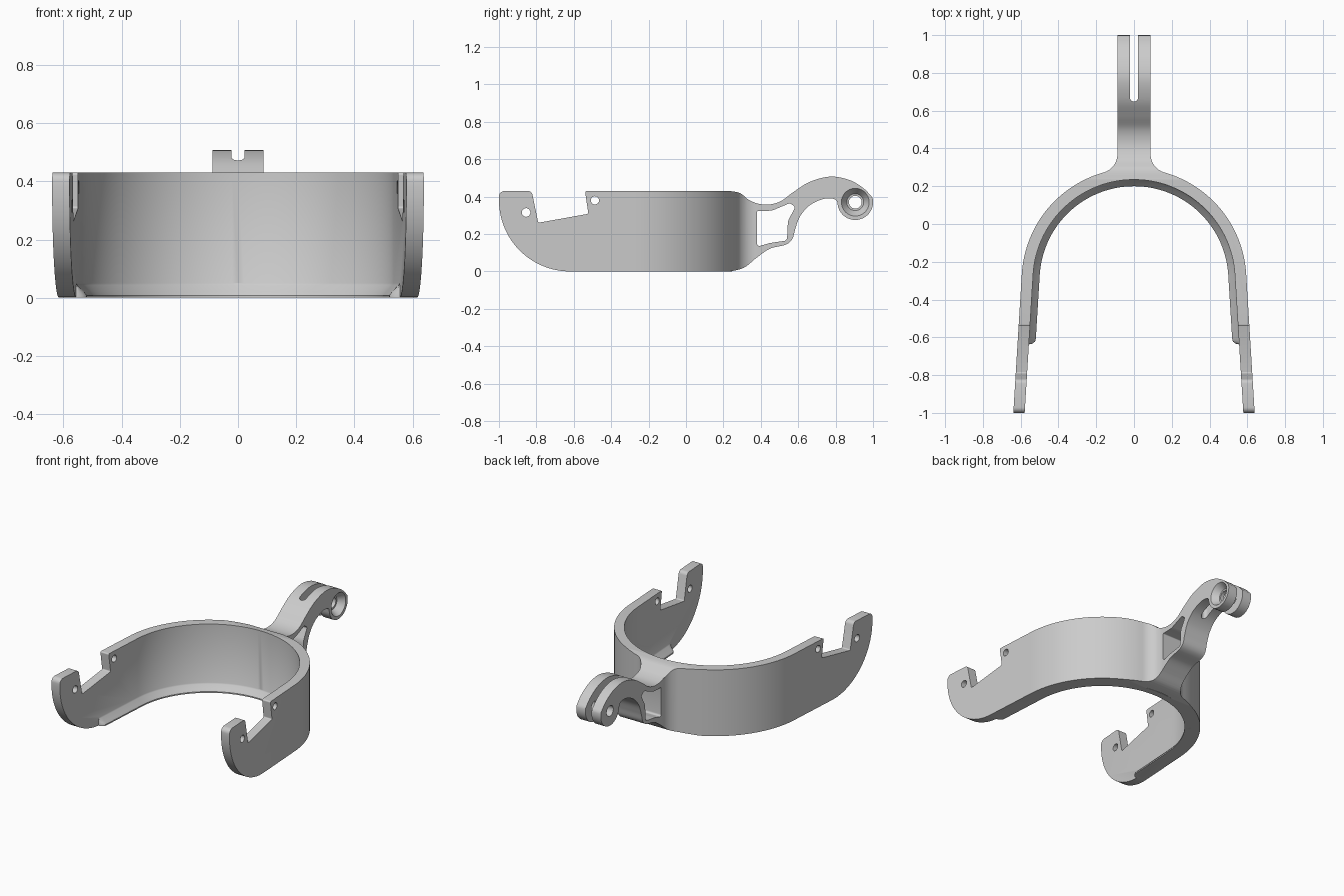
import bpy, bmesh
from math import sin, cos, tan, atan2, pi, radians, sqrt
from mathutils import Vector

if "Cube" in bpy.data.objects:
    bpy.data.objects.remove(bpy.data.objects["Cube"])

CY, RI, RO, LEAN = -0.3, 0.535, 0.595, radians(3.5)   # arch centre, radii, leg splay
LEG = (sin(LEAN), -cos(LEAN))


def arc(cx, cy, r, a0, a1, n):
    return [(cx + r * cos(a0 + (a1 - a0) * i / n), cy + r * sin(a0 + (a1 - a0) * i / n)) for i in range(n + 1)]


def circle(cx, cy, r, n=40):
    return arc(cx, cy, r, 0, 2 * pi, n)[:-1]


def spline(pts, n=6):
    """Catmull-Rom curve through the points."""
    p = [Vector(q) for q in [pts[0]] + pts + [pts[-1]]]
    out = []
    for a, b, c, d in zip(p, p[1:], p[2:], p[3:]):
        for i in range(n):
            t = i / n
            out.append(tuple(0.5 * (2 * b + (c - a) * t + (2 * a - 5 * b + 4 * c - d) * t * t
                                    + (3 * b - a - 3 * c + d) * t ** 3)))
    return out + [tuple(pts[-1])]


def rounded(corners):
    """Closed polygon of (u, v, radius) with filleted corners."""
    out = []
    for i, (u, v, r) in enumerate(corners):
        p = Vector((u, v))
        if r == 0:
            out.append((u, v))
            continue
        a = (Vector(corners[i - 1][:2]) - p).normalized()
        b = (Vector(corners[(i + 1) % len(corners)][:2]) - p).normalized()
        h = a.angle(b) / 2
        c = p + (a + b).normalized() * r / sin(h)
        s, e = p + a * r / tan(h) - c, p + b * r / tan(h) - c
        a0 = atan2(s.y, s.x)
        da = (atan2(e.y, e.x) - a0 + pi) % (2 * pi) - pi
        out += arc(c.x, c.y, r, a0, a0 + da, 24 if r > 0.1 else 6)
    return out


def finish(name, bm):
    bmesh.ops.recalc_face_normals(bm, faces=bm.faces)
    me = bpy.data.meshes.new(name)
    bm.to_mesh(me)
    bm.free()
    ob = bpy.data.objects.new(name, me)
    bpy.context.collection.objects.link(ob)
    return ob


def prism(name, pts, axis, lo, hi):
    """Extrude an outline along x (outline in yz) or z (outline in xy)."""
    bm = bmesh.new()
    at = (lambda p, h: (h, p[0], p[1])) if axis == 'x' else (lambda p, h: (p[0], p[1], h))
    face = bm.faces.new([bm.verts.new(at(p, lo)) for p in pts])
    new = bmesh.ops.extrude_face_region(bm, geom=[face])['geom']
    shift = at((0, 0), hi - lo)
    bmesh.ops.translate(bm, vec=shift, verts=[g for g in new if isinstance(g, bmesh.types.BMVert)])
    return finish(name, bm)


def boolean(ob, other, op):
    other.hide_render = True
    m = ob.modifiers.new(op, 'BOOLEAN')
    m.operation, m.solver, m.object = op, 'EXACT', other
    bpy.ops.object.select_all(action='DESELECT')
    bpy.context.view_layer.objects.active = ob
    ob.select_set(True)
    bpy.ops.object.modifier_apply(modifier=m.name)
    bpy.data.objects.remove(other)


# Plan outline (right half): slot, arm, fillet, outer arch, leg, inner arch
W, S, F = 0.088, 0.022, 0.1
fx, fy = W + F, CY + sqrt((RO + F) ** 2 - (W + F) ** 2)
ang = atan2(fy - CY, fx)
half = arc(0, 0.67, S, -pi / 2, 0, 8) + [(S, 1.05), (W, 1.05)]
half += arc(fx, fy, F, pi, pi + ang, 14)
half += arc(0, CY, RO, ang, LEAN, 36)[1:]
for r in (RO, RI):
    half.append((r * cos(LEAN) + LEG[0] * 0.8, CY + r * sin(LEAN) + LEG[1] * 0.8))
half += arc(0, CY, RI, LEAN, pi / 2, 40)
plan = half[:-1] + [(0, CY + RI)] + [(-x, y) for x, y in reversed(half[1:-1])]
fork = prism("yoke", plan, 'z', -0.2, 0.8)

# Side silhouette: arm, pivot boss, arched underside, hooked leg
BY, BZ = 0.905, 0.37
side = spline([(0.235, 0.43), (0.29, 0.418), (0.345, 0.377), (0.42, 0.357), (0.5, 0.372), (0.575, 0.425),
               (0.66, 0.478), (0.77, 0.507), (0.87, 0.49), (0.945, 0.448), (0.988, 0.405)])
side += arc(BY, BZ, 0.095, radians(15), radians(-170), 30)
side += spline([(0.808, 0.376), (0.785, 0.389), (0.73, 0.386), (0.66, 0.352), (0.61, 0.295), (0.585, 0.23),
                (0.568, 0.172), (0.53, 0.142), (0.45, 0.122), (0.38, 0.075), (0.31, 0.02), (0.235, 0)])
side += rounded([(0.23, 0, 0), (-1, 0, 0.38), (-1, 0.43, 0.03), (-0.825, 0.43, 0.025), (-0.79, 0.26, 0.008),
                 (-0.522, 0.308, 0.008), (-0.54, 0.43, 0.008), (0.23, 0.43, 0)])
boolean(fork, prism("side_cutter", side, 'x', -0.9, 0.9), 'INTERSECT')

# Sloped lip along the inner foot of the band
ends = [0.37 - 0.03 * (1 - t) for t in (1, 0.92, 0.75, 0.5, 0.25)] + [0.335, 0.17]
stations = []
for s in ends:
    k = sqrt(max(0.003, 1 - (max(0, s - 0.34) / 0.03) ** 2))
    stations.append((LEG[0] * s, CY + LEG[1] * s, cos(LEAN), sin(LEAN), k))
stations += [(0, CY, x, y, 1) for x, y in arc(0, 0, 1, LEAN, pi / 2, 40)]
stations += [(-a, b, -c, d, k) for a, b, c, d, k in reversed(stations[:-1])]
section = [(0.01, 0), (-0.035, 0), (-0.035, 0.008), (-0.026, 0.02), (-0.004, 0.043), (0.0, 0.05), (0.01, 0.05)]
bm = bmesh.new()
rings = []
for x, y, nx, ny, k in stations:
    offs = [(RI + (o * k if o < 0 else o), z) for o, z in section]
    rings.append([bm.verts.new((x + nx * o, y + ny * o, z)) for o, z in offs])
for a, b in zip(rings, rings[1:]):
    for i in range(len(section)):
        j = (i + 1) % len(section)
        bm.faces.new((a[i], a[j], b[j], b[i]))
bm.faces.new(rings[0])
bm.faces.new(rings[-1])
boolean(fork, finish("inner_lip", bm), 'UNION')

# Arm window, leg pin holes and pivot hole
window = rounded([(0.38, 0.322, 0.006), (0.46, 0.325, 0.06), (0.555, 0.365, 0.012), (0.585, 0.345, 0.015),
                  (0.545, 0.27, 0.08), (0.54, 0.165, 0.02), (0.45, 0.152, 0.06), (0.38, 0.132, 0.012)])
for pts in (window, circle(-0.855, 0.315, 0.023), circle(-0.487, 0.38, 0.022), circle(BY, BZ, 0.034)):
    boolean(fork, prism("hole_cutter", pts, 'x', -0.9, 0.9), 'DIFFERENCE')

# Countersink on the right face of the pivot
bpy.ops.mesh.primitive_cone_add(vertices=40, radius1=0.045, radius2=0.079, depth=0.05,
                                location=(0.07, BY, BZ), rotation=(0, pi / 2, 0))
boolean(fork, bpy.context.object, 'DIFFERENCE')

bpy.ops.object.select_all(action='DESELECT')
fork.select_set(True)
bpy.context.view_layer.objects.active = fork
bpy.ops.object.shade_smooth_by_angle(angle=radians(30))
